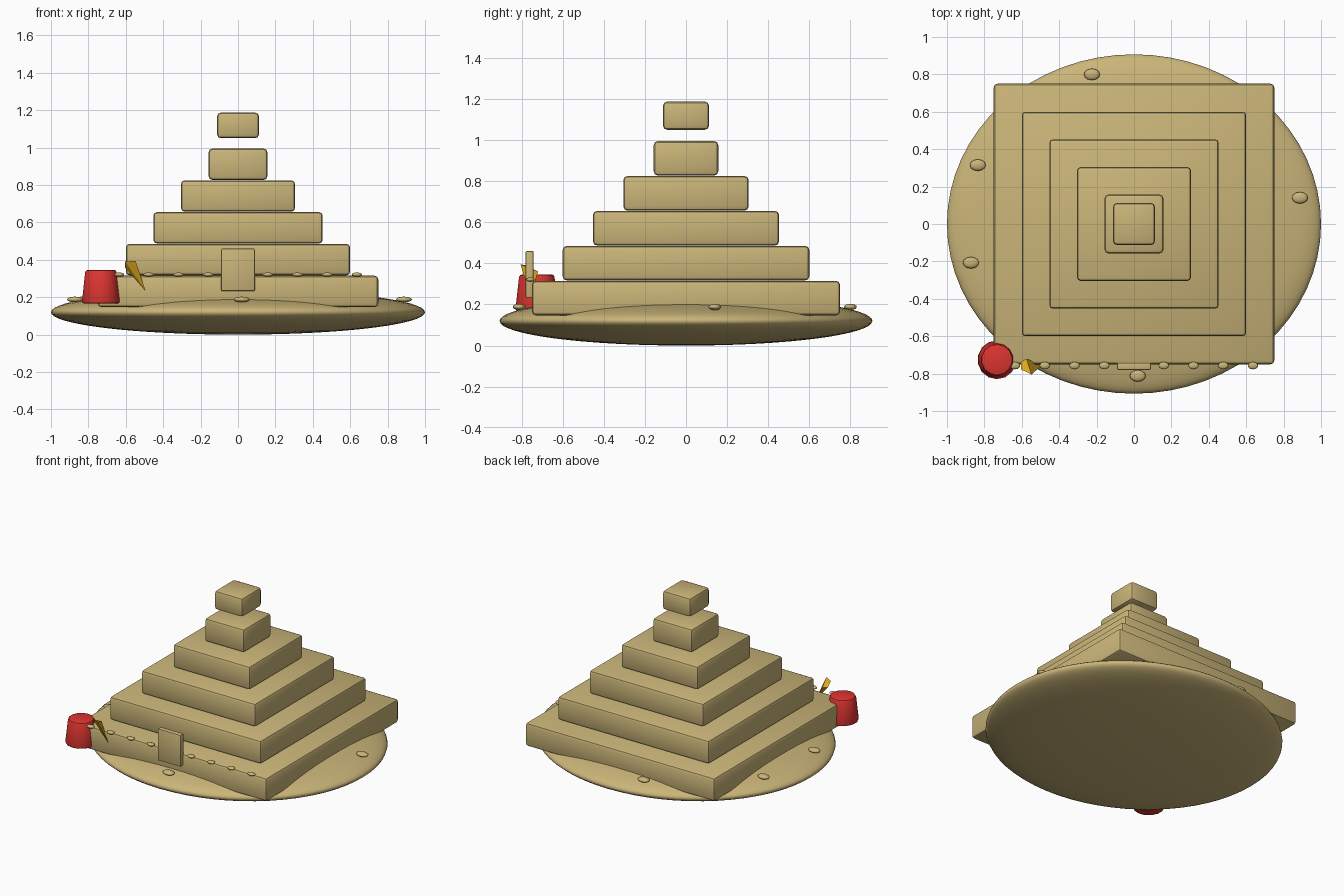
import bpy, bmesh, math
from mathutils import Vector

if "Cube" in bpy.data.objects:
    bpy.data.objects.remove(bpy.data.objects["Cube"])


def material(name, rgb):
    m = bpy.data.materials.new(name)
    m.diffuse_color = (*rgb, 1)
    m.use_nodes = True
    m.node_tree.nodes["Principled BSDF"].inputs["Base Color"].default_value = m.diffuse_color
    return m


SAND = material("sand", (0.59, 0.46, 0.19))
RED = material("bucket red", (0.72, 0.035, 0.03))
YELLOW = material("spade yellow", (0.76, 0.42, 0.012))


def finish(name, bm, mat, smooth=None):
    bmesh.ops.recalc_face_normals(bm, faces=bm.faces)
    me = bpy.data.meshes.new(name)
    bm.to_mesh(me)
    bm.free()
    ob = bpy.data.objects.new(name, me)
    bpy.context.collection.objects.link(ob)
    me.materials.append(mat)
    if smooth:
        bpy.ops.object.select_all(action='DESELECT')
        ob.select_set(True)
        bpy.context.view_layer.objects.active = ob
        bpy.ops.object.shade_smooth_by_angle(angle=math.radians(smooth))
    return ob


def block(name, lo, hi, bevel):
    bm = bmesh.new()
    bmesh.ops.create_cube(bm, size=1)
    lo, hi = Vector(lo), Vector(hi)
    for v in bm.verts:
        v.co = (lo + hi) / 2 + v.co * (hi - lo)
    bmesh.ops.bevel(bm, geom=bm.edges[:], offset=bevel, segments=2,
                    profile=0.5, affect='EDGES')
    return finish(name, bm, SAND, 35)


def ellipsoid(name, centre, radii, u, v):
    bm = bmesh.new()
    bmesh.ops.create_uvsphere(bm, u_segments=u, v_segments=v, radius=1)
    bmesh.ops.scale(bm, vec=radii, verts=bm.verts)
    bmesh.ops.translate(bm, vec=centre, verts=bm.verts)
    return finish(name, bm, SAND, 60)


# Sand mound
ellipsoid("mound", (0, 0, 0.12), (1, 0.907, 0.12), 64, 32)

# Stepped tiers and floating top block
for i, h in enumerate((0.75, 0.6, 0.453, 0.305, 0.157)):
    z = 0.147 + 0.17 * i
    block(f"tier_{i + 1}", (-h, -h, z), (h, h, z + 0.168), 0.02)
block("top_block", (-0.112, -0.112, 1.05), (0.112, 0.112, 1.187), 0.02)

# Door slab on the front
block("door", (-0.09, -0.78, 0.233), (0.09, -0.742, 0.46), 0.006)

# Row of studs along the front edge
for i in range(-4, 5):
    if i:
        ellipsoid("stud", (0.159 * i, -0.757, 0.321), (0.028, 0.02, 0.011), 12, 8)

# Pebbles on the mound
for x, y in ((-0.225, 0.8), (-0.835, 0.315), (-0.872, -0.207),
             (0.02, -0.812), (0.887, 0.14)):
    ellipsoid("pebble", (x, y, 0.188), (0.043, 0.031, 0.015), 12, 8)

# Upturned bucket
bm = bmesh.new()
bmesh.ops.create_cone(bm, cap_ends=True, segments=14, radius1=0.105,
                      radius2=0.085, depth=0.18)
rims = [e for e in bm.edges if abs(e.verts[0].co.z - e.verts[1].co.z) < 0.01]
bmesh.ops.bevel(bm, geom=rims, offset=0.013, segments=2, profile=0.5,
                affect='EDGES')
bmesh.ops.translate(bm, vec=(-0.733, -0.726, 0.256), verts=bm.verts)
finish("bucket", bm, RED, 35)

# Spade: tapered blade pointing down to a tip
bm = bmesh.new()
for p in ((-0.605, -0.738, 0.36), (-0.603, -0.778, 0.39), (-0.548, -0.805, 0.395),
          (-0.575, -0.72, 0.36), (-0.495, -0.757, 0.235)):
    bm.verts.new(p)
bmesh.ops.convex_hull(bm, input=bm.verts[:])
finish("spade", bm, YELLOW)
